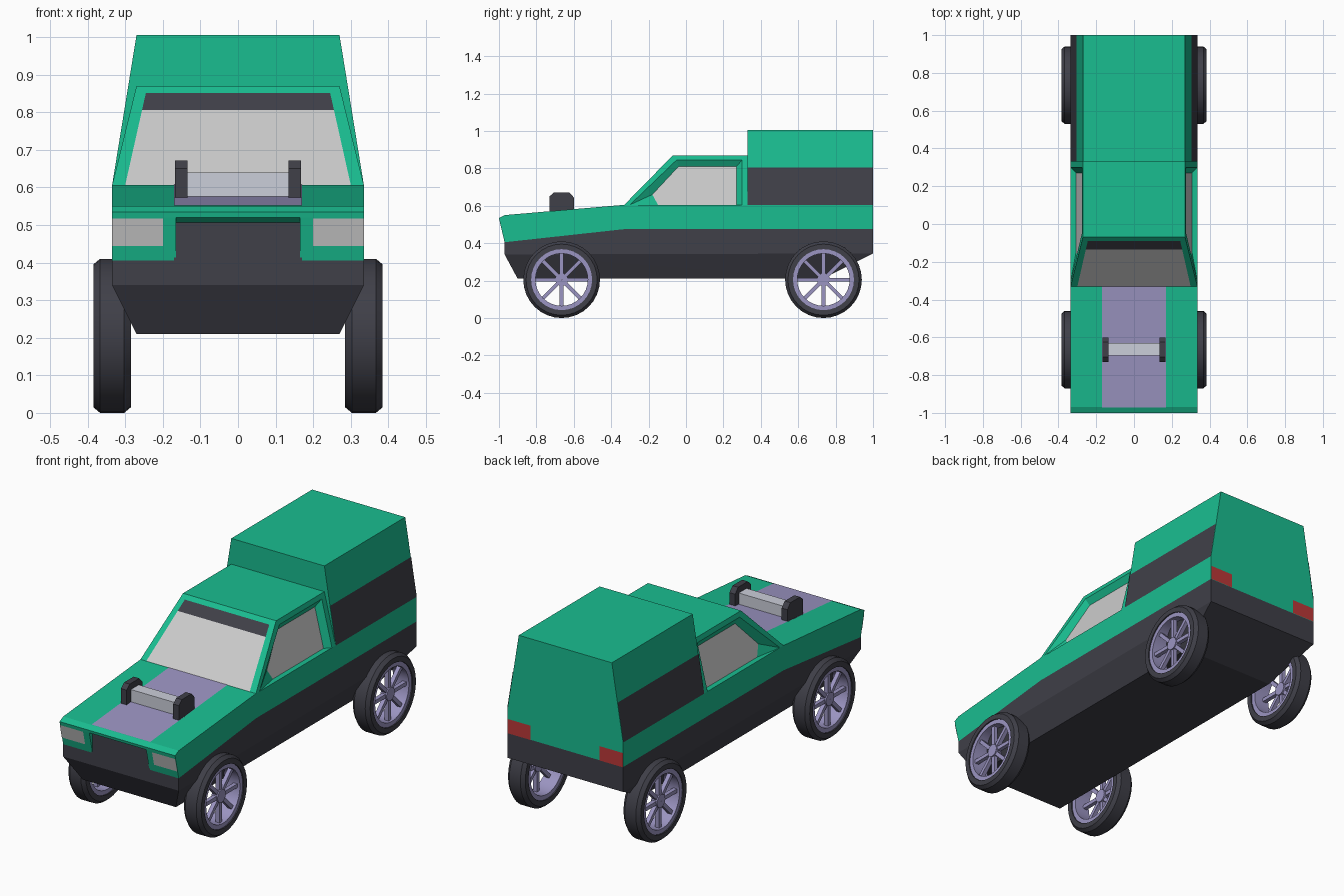
import bpy, bmesh, math
from mathutils import Vector

if "Cube" in bpy.data.objects:
    bpy.data.objects.remove(bpy.data.objects["Cube"])

COLORS = {
    "green": (0.01, 0.51, 0.28, 1), "dark": (0.05, 0.05, 0.065, 1),
    "lavender": (0.33, 0.30, 0.54, 1), "red": (0.5, 0.04, 0.04, 1),
    "silver": (0.6, 0.62, 0.7, 1)}
MATS = {}
for key, col in COLORS.items():
    MATS[key] = bpy.data.materials.new(key)
    MATS[key].diffuse_color = col


def finish(name, bm, color=None):
    mesh = bpy.data.meshes.new(name)
    bm.to_mesh(mesh)
    bm.free()
    if color:
        mesh.materials.append(MATS[color])
    ob = bpy.data.objects.new(name, mesh)
    bpy.context.collection.objects.link(ob)
    return ob


def from_faces(name, faces, color=None):
    bm = bmesh.new()
    for f in faces:
        bm.faces.new([bm.verts.new(p) for p in f])
    bmesh.ops.remove_doubles(bm, verts=bm.verts, dist=1e-5)
    bmesh.ops.recalc_face_normals(bm, faces=bm.faces)
    return finish(name, bm, color)


def hull(name, pts, color=None):
    bm = bmesh.new()
    for p in pts:
        bm.verts.new(p)
    bmesh.ops.convex_hull(bm, input=bm.verts)
    bmesh.ops.dissolve_limit(bm, angle_limit=0.01, verts=bm.verts, edges=bm.edges)
    bmesh.ops.recalc_face_normals(bm, faces=bm.faces)
    return finish(name, bm, color)


def prism(name, prof, x0, x1, color=None):
    """Side profile of (y, z) points extruded from x0 to x1."""
    a = [(x0, y, z) for y, z in prof]
    b = [(x1, y, z) for y, z in prof]
    n = len(prof)
    sides = [(a[i], a[(i + 1) % n], b[(i + 1) % n], b[i]) for i in range(n)]
    return from_faces(name, [a, b] + sides, color)


def panel(name, pts, color=None, lift=0.002):
    """Thin flat panel lifted off the surface, facing outward."""
    v = [Vector(p) for p in pts]
    n = (v[1] - v[0]).cross(v[2] - v[0]).normalized()
    if n.dot(sum(v, Vector()) / len(v) - Vector((0, 0, 0.45))) < 0:
        n, v = -n, v[::-1]
    bm = bmesh.new()
    bm.faces.new([bm.verts.new(p + n * lift) for p in v])
    return finish(name, bm, color)


def lathe(name, prof, center, color, segs=32):
    """Closed (radius, x) profile turned around the x axis."""
    rings = [[(center[0] + x, center[1] + r * math.cos(t), center[2] + r * math.sin(t))
              for r, x in prof] for t in [2 * math.pi * i / segs for i in range(segs)]]
    n = len(prof)
    faces = [(rings[i][j], rings[i][(j + 1) % n], rings[(i + 1) % segs][(j + 1) % n],
              rings[(i + 1) % segs][j]) for i in range(segs) for j in range(n)]
    ob = from_faces(name, faces, color)
    bpy.ops.object.select_all(action='DESELECT')
    ob.select_set(True)
    bpy.context.view_layer.objects.active = ob
    bpy.ops.object.shade_smooth_by_angle(angle=math.radians(25))
    return ob


W, T = 0.335, 0.27          # half widths at waist and at roof / floor


def wall_x(z, top):         # half width of the sloping upper walls
    return W - (W - T) * (z - 0.605) / (top - 0.605)


# lower body tub
hull("lower_body", [(s * x, y, z) for s in (-1, 1) for x, y, z in (
    (T, -0.90, 0.21), (T, 0.73, 0.21), (W, -0.97, 0.34), (W, 1, 0.345),
    (W, -0.97, 0.405), (W, -0.33, 0.475), (W, 1, 0.475))], "dark")

# green upper body, front lip and lamp pods around the grille recess
prism("upper_body", [(-0.97, 0.405), (-0.33, 0.475), (1, 0.475), (1, 0.605),
                     (-0.33, 0.605), (-0.97, 0.55)], -W, W, "green")
prism("front_lip", [(-0.97, 0.505), (-0.997, 0.52), (-1, 0.535), (-0.97, 0.55)],
      -W, W, "green")
panel("grille", [(-0.17, -0.97, 0.405), (0.17, -0.97, 0.405),
                 (0.17, -0.97, 0.506), (-0.17, -0.97, 0.506)], "dark")


def nose_y(z):
    return -0.97 - 0.027 * (z - 0.405) / 0.115


for s in (-1, 1):
    prism("lamp_pod", [(-0.97, 0.405), (-0.997, 0.52), (-0.97, 0.52)], s * 0.165, s * W, "green")
    panel("headlight", [(s * x, nose_y(z), z) for x, z in
                        ((0.20, 0.445), (W, 0.445), (W, 0.517), (0.20, 0.517))])
    panel("tail_light", [(s * x, 1, z) for x, z in
                         ((0.20, 0.475), (W, 0.475), (W, 0.55), (0.20, 0.55))], "red")

# bonnet stripe and engine intake
panel("bonnet_stripe", [(-0.17, -0.97, 0.55), (0.17, -0.97, 0.55),
                        (0.17, -0.33, 0.605), (-0.17, -0.33, 0.605)], "lavender")
for s in (-1, 1):
    prism("intake_bracket", [(-0.73, 0.55), (-0.73, 0.65), (-0.705, 0.672), (-0.625, 0.672),
                             (-0.60, 0.645), (-0.60, 0.56)], s * 0.135, s * 0.168, "dark")
prism("intake_bar", [(-0.695, 0.56), (-0.695, 0.64), (-0.63, 0.64), (-0.63, 0.56)],
      -0.135, 0.135, "silver")

# cabin with recessed side windows
O = [(-0.33, 0.605), (-0.07, 0.87), (0.33, 0.87), (0.33, 0.605)]
R = [(-0.30, 0.605), (-0.05, 0.845), (0.30, 0.845), (0.30, 0.605)]
G = [(-0.15, 0.605), (-0.18, 0.66), (-0.04, 0.81), (0.27, 0.81), (0.27, 0.605)]
faces, outer = [], {}
for s in (-1, 1):
    o, r = [[(s * wall_x(z, 0.87), y, z) for y, z in loop] for loop in (O, R)]
    g = [(s * (wall_x(z, 0.87) - 0.028), y, z) for y, z in G]
    outer[s] = o
    faces += [(o[i], o[i + 1], r[i + 1], r[i]) for i in range(3)]
    faces += [(r[i], r[i + 1], g[i + 2], g[i + 1]) for i in range(3)]
    faces.append((r[0], g[1], g[0]))
    panel("side_window", g, lift=0)
faces += [(outer[1][i], outer[1][i + 1], outer[-1][i + 1], outer[-1][i]) for i in range(3)]
from_faces("cabin", faces, "green")


# windscreen with tinted top band
def screen(z, s):
    return (s * (0.30 - 0.055 * (z - 0.605) / 0.245),
            -0.33 + 0.26 * (z - 0.605) / 0.265, z)


for name, z0, z1, col in (("windscreen", 0.605, 0.805, None), ("sun_band", 0.805, 0.85, "dark")):
    panel(name, [screen(z0, -1), screen(z0, 1), screen(z1, 1), screen(z1, -1)], col)

# rear canopy with dark side bands
hull("canopy", [(s * x, y, z) for s in (-1, 1) for y in (0.33, 1)
                for x, z in ((W, 0.605), (T, 1.005))], "green")
for s in (-1, 1):
    panel("canopy_band", [(s * wall_x(z, 1.005), y, z) for y, z in
                          ((0.33, 0.605), (1, 0.605), (1, 0.805), (0.33, 0.805))], "dark")

# wheels
for s in (-1, 1):
    for y in (-0.665, 0.735):
        c = (s * W, y, 0.205)
        lathe("tyre", [(0.163, -0.05), (0.19, -0.05), (0.205, -0.032), (0.205, 0.032),
                       (0.19, 0.05), (0.163, 0.05)], c, "dark")
        lathe("rim", [(0.140, -0.044), (0.165, -0.044), (0.165, 0.044), (0.140, 0.044)],
              c, "lavender")
        lathe("hub", [(0.001, 0), (0.034, 0), (0.034, s * 0.036), (0.001, s * 0.036)],
              c, "lavender", 16)
        for k in range(8):
            t = k * math.pi / 4
            ct, st = math.cos(t), math.sin(t)
            hull("spoke", [(c[0] + s * x, y + r * ct - w * st, c[2] + r * st + w * ct)
                           for x in (0.008, 0.03) for r in (0.025, 0.145)
                           for w in (-0.010, 0.010)], "lavender")

for m in bpy.data.materials:
    if m.users and not m.is_grease_pencil:
        m.use_nodes = True
        m.node_tree.nodes["Principled BSDF"].inputs["Base Color"].default_value = m.diffuse_color
